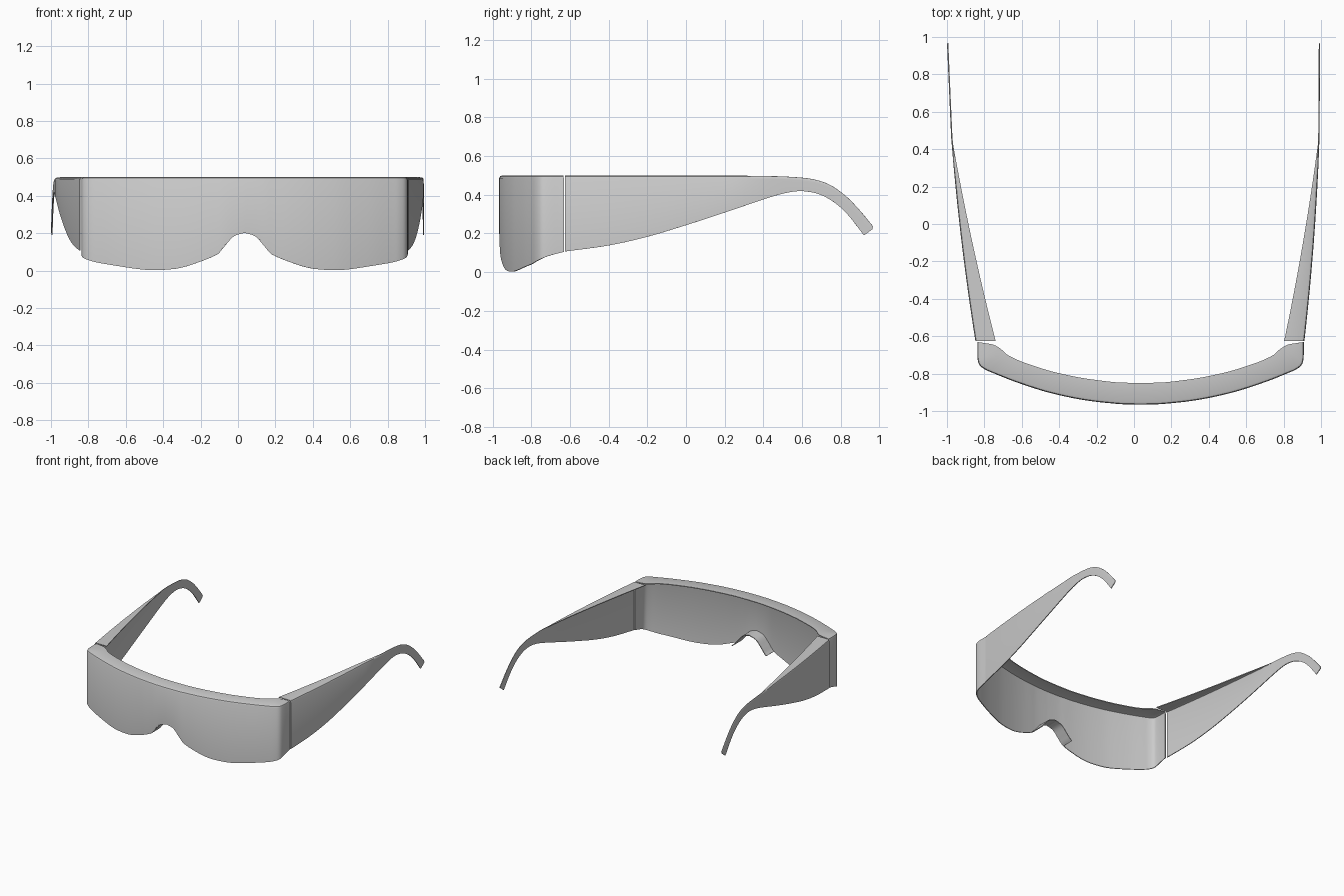
import bpy, bmesh, math
from mathutils import Vector

if "Cube" in bpy.data.objects:
    bpy.data.objects.remove(bpy.data.objects["Cube"])

CX = 0.035   # centre line of the visor


def spline(pts, n=5):
    """Catmull-Rom through points of any dimension, n samples per segment."""
    P = [Vector(p) for p in pts]
    P = [2 * P[0] - P[1]] + P + [2 * P[-1] - P[-2]]
    out = []
    for i in range(1, len(P) - 2):
        a, b, c, d = P[i - 1:i + 3]
        for k in range(n):
            t = k / n
            out.append(0.5 * (2 * b + (c - a) * t + (2 * a - 5 * b + 4 * c - d) * t * t
                              + (3 * b - a - 3 * c + d) * t ** 3))
    return out + [P[-2]]


def sheet(name, rows, thick=0.006):
    """Thin shell lofted through equal-length rows of points."""
    bm = bmesh.new()
    V = [[bm.verts.new(p) for p in r] for r in rows]
    for a, b in zip(V, V[1:]):
        for i in range(len(a) - 1):
            bm.faces.new((a[i], a[i + 1], b[i + 1], b[i]))
    bmesh.ops.recalc_face_normals(bm, faces=bm.faces[:])
    me = bpy.data.meshes.new(name)
    bm.to_mesh(me)
    bm.free()
    ob = bpy.data.objects.new(name, me)
    bpy.context.collection.objects.link(ob)
    bpy.ops.object.select_all(action='DESELECT')
    ob.select_set(True)
    bpy.context.view_layer.objects.active = ob
    m = ob.modifiers.new("shell", 'SOLIDIFY')
    m.thickness, m.offset = thick, 0
    bpy.ops.object.modifier_apply(modifier=m.name)
    bpy.ops.object.shade_smooth_by_angle(angle=math.radians(35))
    return ob


def section(bottom, outer, inner, top):
    """Wall from the bottom edge up, rounded into an inward top flange."""
    o, i = Vector(outer), Vector(inner)
    d = i - o
    if d.length > 0.02:
        d.normalize()
        r = 0.012
    else:
        r = d.length * 0.5
        d = d.normalized()
    a, b = o + d * r * 0.3, o + d * r
    return [bottom, (o.x, o.y, top - 0.012), (a.x, a.y, top - 0.0035),
            (b.x, b.y, top), (i.x, i.y, top)]


# Visor half outline: outer x, outer y, inner x, inner y, bottom z
half = spline([
    (0, -.963, 0, -.85, .205), (.06, -.962, .055, -.849, .185),
    (.11, -.96, .1, -.848, .13), (.155, -.956, .145, -.845, .083),
    (.25, -.946, .23, -.835, .043), (.35, -.93, .325, -.821, .013),
    (.46, -.906, .43, -.799, .003), (.55, -.881, .51, -.778, .006),
    (.68, -.837, .63, -.738, .025), (.78, -.797, .695, -.709, .042),
    (.83, -.775, .72, -.693, .055), (.86, -.75, .745, -.67, .068),
    (.869, -.71, .785, -.646, .084), (.87, -.632, .845, -.635, .105)])
full = [(-1, h) for h in half[:0:-1]] + [(1, h) for h in half]
sheet("visor", [section((CX + s * h[0], h[1], h[4]), (CX + s * h[0], h[1]),
                        (CX + s * h[2], h[3]), 0.497) for s, h in full])

# Nose bridge: a strip running inward from the notch
arch = half[:16]
nose = [(-1, h) for h in arch[:0:-1]] + [(1, h) for h in arch]
sheet("nose_bridge", [[(CX + s * h[0], h[1] + d, h[4]) for d in (0, .05, .1)]
                      for s, h in nose])

# Temple arms: top y, top z, bottom y, bottom z
arm = spline([
    (-.625, .497, -.625, .107), (-.4, .497, -.4, .138), (-.2, .497, -.2, .183),
    (0, .497, 0, .243), (.2, .497, .2, .308), (.4, .494, .4, .376),
    (.52, .491, .51, .408), (.65, .479, .6, .419), (.74, .45, .69, .402),
    (.82, .395, .77, .358), (.89, .325, .84, .293), (.965, .235, .92, .19)])


def build_arm(name, side, x0, x1, x2):
    def outer(y):
        t = (y + .625) / 1.095
        if t < 1:
            return side * (x0 + (x1 - x0) * t + .045 * t * (1 - t))
        return side * (x1 + (x2 - x1) * (y - .47) / .5)

    rows = []
    for yt, zt, yb, zb in arm:
        w = max(.105 * (1 - (yt + .625) / 1.095), .004)   # flange tapers away
        o = outer(yt)
        rows.append(section((outer(yb), yb, zb), (o, yt), (o - side * w, yt), zt))
    sheet(name, rows)


build_arm("left_arm", -1, .845, .975, .997)
build_arm("right_arm", 1, .908, .989, .992)
